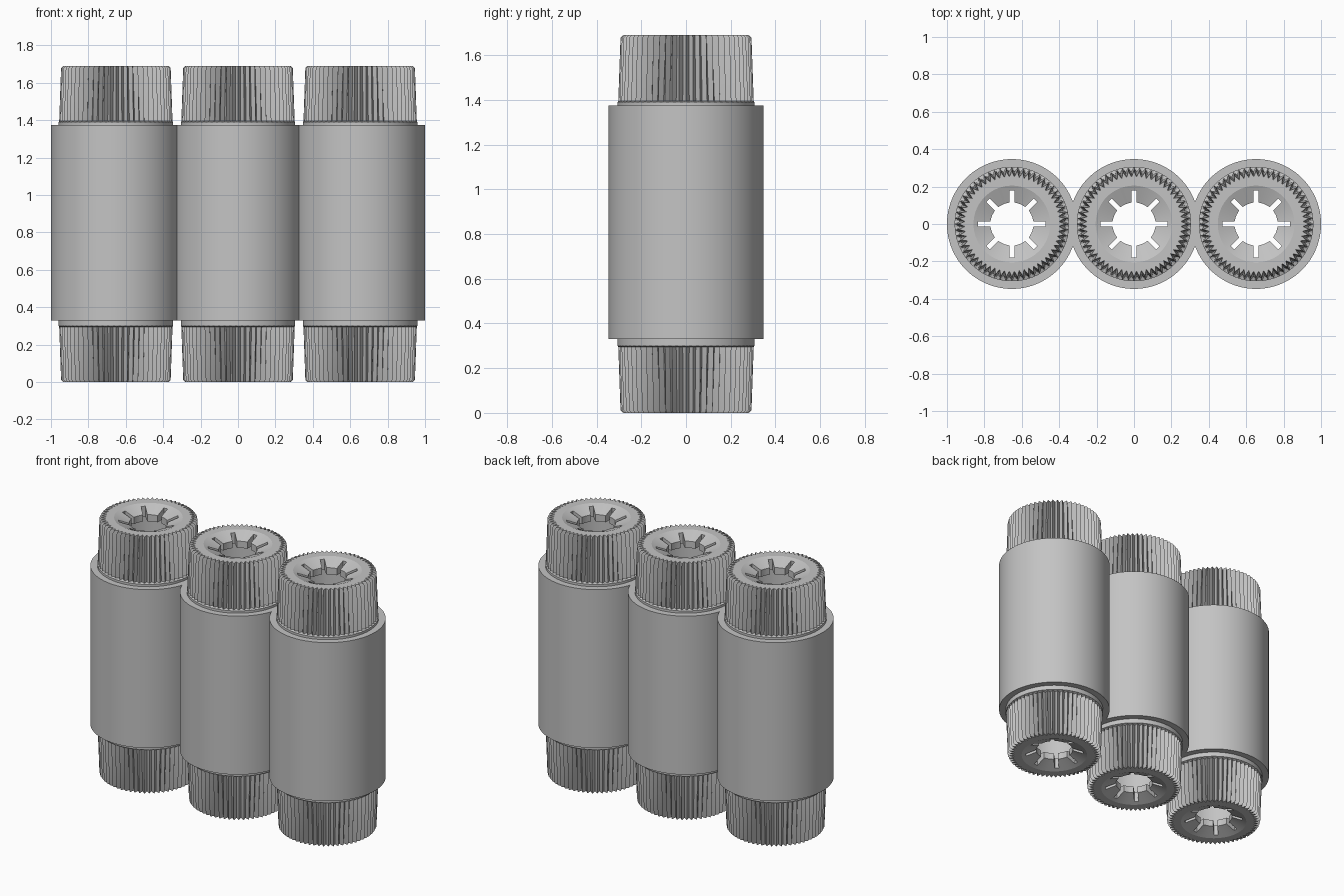
import bpy
import bmesh
from math import sin, cos, pi, radians

TEETH = 60
SEGMENTS = TEETH * 2
SPACING = 0.653
HEIGHT = 1.69

cube = bpy.data.objects.get("Cube")
if cube:
    bpy.data.objects.remove(cube, do_unlink=True)

grey = bpy.data.materials.new("plain_grey")
grey.use_nodes = True
grey.diffuse_color = (0.55, 0.55, 0.55, 1)
grey.node_tree.nodes["Principled BSDF"].inputs["Base Color"].default_value = grey.diffuse_color


def make_object(name, bm):
    bmesh.ops.recalc_face_normals(bm, faces=bm.faces[:])
    mesh = bpy.data.meshes.new(name)
    bm.to_mesh(mesh)
    bm.free()
    mesh.materials.append(grey)
    obj = bpy.data.objects.new(name, mesh)
    bpy.context.scene.collection.objects.link(obj)
    return obj


def ring_solid(name, profile):
    """Revolve a closed profile of (z, tip radius, valley radius)."""
    bm = bmesh.new()
    rings = []
    for z, tip, valley in profile:
        ring = []
        for i in range(SEGMENTS):
            a = 2 * pi * i / SEGMENTS
            r = valley if i % 2 else tip
            ring.append(bm.verts.new((r * cos(a), r * sin(a), z)))
        rings.append(ring)
    for k, ring in enumerate(rings):
        after = rings[(k + 1) % len(rings)]
        for i in range(SEGMENTS):
            j = (i + 1) % SEGMENTS
            bm.faces.new((ring[i], ring[j], after[j], after[i]))
    return make_object(name, bm)


def slot_cutter(hole, reach, half_width, slots=8):
    """Round hole with radial slots, as one tall prism."""
    bm = bmesh.new()
    outline = []
    for k in range(slots):
        a = 2 * pi * k / slots
        for x, y in ((hole, -half_width), (reach, -half_width),
                     (reach, half_width), (hole, half_width)):
            outline.append((x * cos(a) - y * sin(a), x * sin(a) + y * cos(a)))
        for step in range(1, 5):
            b = a + 2 * pi / slots * (0.15 + 0.7 * step / 5)
            outline.append((hole * cos(b), hole * sin(b)))
    base = bm.faces.new([bm.verts.new((x, y, -0.2)) for x, y in outline])
    top = bmesh.ops.extrude_face_region(bm, geom=[base])
    for v in top["geom"]:
        if isinstance(v, bmesh.types.BMVert):
            v.co.z = 0.2
    cutter = make_object("slot_cutter", bm)
    cutter.hide_render = True
    return cutter


def smooth(obj, angle):
    bpy.ops.object.select_all(action="DESELECT")
    obj.select_set(True)
    bpy.context.view_layer.objects.active = obj
    bpy.ops.object.shade_smooth_by_angle(angle=radians(angle))


# Knurled cap: collar, tapered teeth, flat rim, dished centre; end face at z = 0
cap = ring_solid("top_cap", [
    (-0.345, 0.215, 0.215), (-0.345, 0.306, 0.306), (-0.30, 0.306, 0.306),
    (-0.295, 0.303, 0.28), (-0.012, 0.293, 0.257), (0, 0.282, 0.252),
    (0, 0.205, 0.205), (-0.05, 0.08, 0.08), (-0.08, 0.08, 0.08),
    (-0.08, 0.215, 0.215)])

# Slotted opening in the cap
cutter = slot_cutter(0.115, 0.18, 0.013)
cut = cap.modifiers.new("slots", "BOOLEAN")
cut.operation = "DIFFERENCE"
cut.solver = "EXACT"
cut.object = cutter
bpy.context.view_layer.objects.active = cap
cap.select_set(True)
bpy.ops.object.modifier_apply(modifier=cut.name)
bpy.data.objects.remove(cutter, do_unlink=True)
smooth(cap, 20)

# Tube body
body = ring_solid("tube_body", [
    (0.33, 0.3, 0.3), (0.33, 0.347, 0.347),
    (1.375, 0.347, 0.347), (1.375, 0.3, 0.3)])
smooth(body, 30)

# Three units side by side, each with a cap at both ends
for side, x in (("right", -SPACING), ("middle", 0), ("left", SPACING)):
    for part, name, z, turn in ((body, "tube_body", 0, 0),
                                (cap, "top_cap", HEIGHT, 0),
                                (cap, "bottom_cap", 0, pi)):
        copy = bpy.data.objects.new(f"{side}_{name}", part.data)
        copy.location = (x, 0, z)
        copy.rotation_euler.x = turn
        bpy.context.scene.collection.objects.link(copy)

for source in (cap, body):
    bpy.data.objects.remove(source, do_unlink=True)
